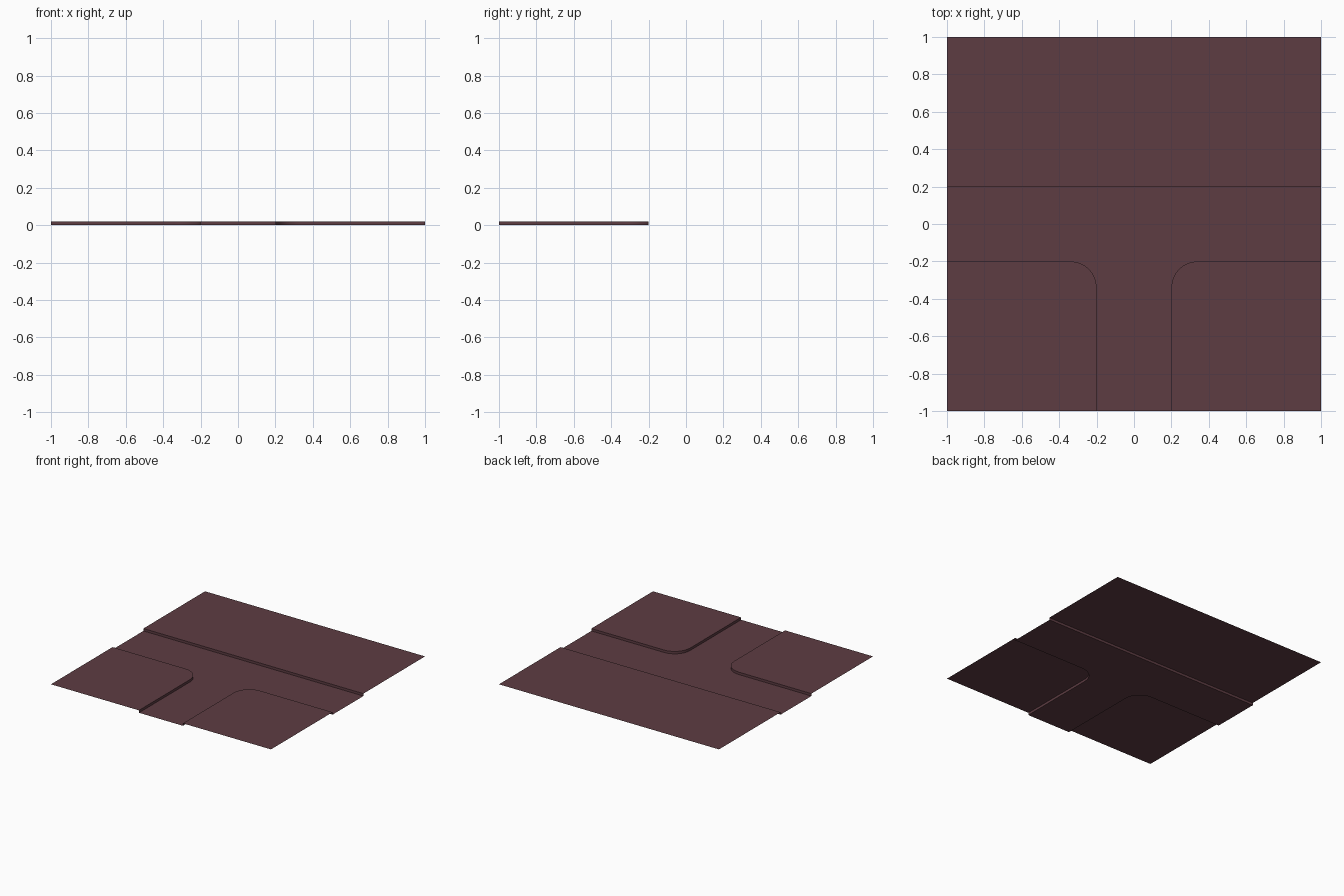
import bpy, math

if "Cube" in bpy.data.objects:
    bpy.data.objects.remove(bpy.data.objects["Cube"])

H = 0.02    # kerb height
R = 0.14    # corner radius
N = 8       # segments per rounded corner

mat = bpy.data.materials.new("asphalt")
mat.diffuse_color = (0.11, 0.045, 0.055, 1)
mat.use_nodes = True
mat.node_tree.nodes["Principled BSDF"].inputs["Base Color"].default_value = mat.diffuse_color


def corner(side):
    """Kerb line around a front corner, from the outer edge to the front edge."""
    pts = [(-1.0, -0.2)]
    for i in range(N + 1):
        a = math.pi / 2 * (1 - i / N)
        pts.append((-0.2 - R + R * math.cos(a), -0.2 - R + R * math.sin(a)))
    pts.append((-0.2, -1.0))
    return [(side * x, y) for x, y in pts]


def make(name, verts, faces):
    mesh = bpy.data.meshes.new(name)
    mesh.from_pydata(verts, [], faces)
    mesh.materials.append(mat)
    obj = bpy.data.objects.new(name, mesh)
    bpy.context.collection.objects.link(obj)
    bpy.context.view_layer.objects.active = obj
    obj.select_set(True)
    bpy.ops.object.shade_smooth_by_angle(angle=math.radians(30))
    obj.select_set(False)


def pavement(name, line, outer, flip):
    """Raised flat sheet plus kerb wall dropping to the road along the line."""
    n = len(line)
    verts = [(x, y, H) for x, y in line + outer]
    base = len(verts)
    verts += [(x, y, 0) for x, y in line]
    faces = [list(range(base))]
    faces += [[i + 1, i, base + i, base + i + 1] for i in range(n - 1)]
    if flip:
        faces = [f[::-1] for f in faces]
    make(name, verts, faces)


# Raised pavements: two front corners and the straight back strip
left, right = corner(1), corner(-1)
pavement("pavement_left", left, [(-1, -1)], True)
pavement("pavement_right", right, [(1, -1)], False)
pavement("pavement_back", [(-1, 0.2), (1, 0.2)], [(1, 1), (-1, 1)], False)

# T-shaped road surface at ground level
outline = left + right[::-1] + [(1, 0.2), (-1, 0.2)]
make("road", [(x, y, 0) for x, y in outline], [list(range(len(outline)))])
